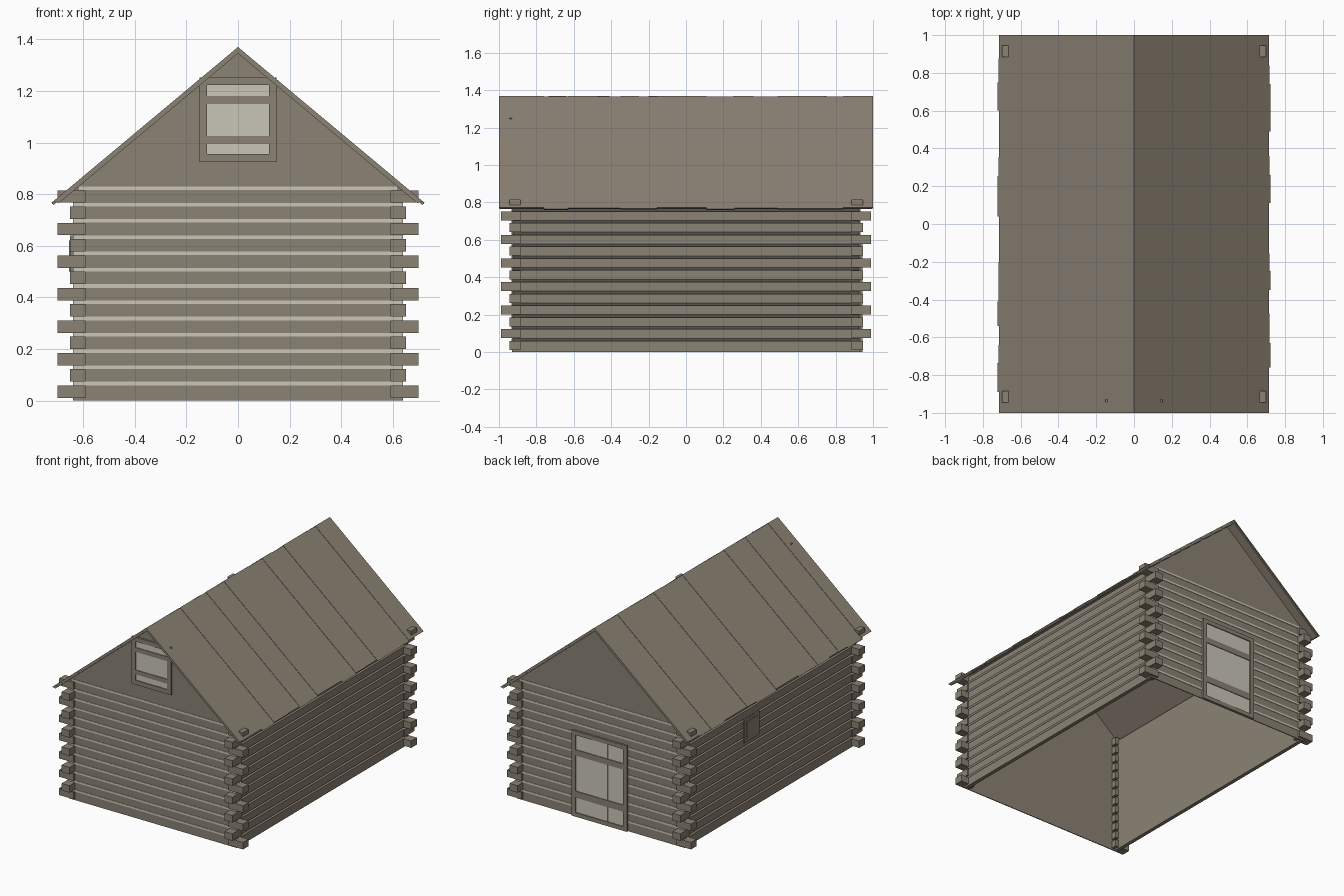
import bpy
import bmesh

if "Cube" in bpy.data.objects:
    bpy.data.objects.remove(bpy.data.objects["Cube"])


def srgb(r, g, b):
    return tuple((c / 255 / 12.92) if c < 11 else ((c / 255 + 0.055) / 1.055) ** 2.4
                 for c in (r, g, b)) + (1.0,)


def material(name, color):
    m = bpy.data.materials.new(name)
    m.use_nodes = True
    m.diffuse_color = color
    m.node_tree.nodes["Principled BSDF"].inputs["Base Color"].default_value = color
    return m


wood = material("weathered wood", srgb(139, 130, 116))
pale = material("pale chinking", srgb(202, 198, 185))


def prism(bm, profile, y0, y1):
    """Extrude an x-z outline from y0 to y1."""
    a = [bm.verts.new((x, y0, z)) for x, z in profile]
    b = [bm.verts.new((x, y1, z)) for x, z in profile]
    n = len(a)
    bm.faces.new(a)
    bm.faces.new(b[::-1])
    for i in range(n):
        j = (i + 1) % n
        bm.faces.new((a[i], b[i], b[j], a[j]))


def box(bm, x0, x1, y0, y1, z0, z1):
    prism(bm, [(x0, z0), (x1, z0), (x1, z1), (x0, z1)], y0, y1)


def finish(name, bm, mat):
    bmesh.ops.recalc_face_normals(bm, faces=bm.faces)
    me = bpy.data.meshes.new(name)
    bm.to_mesh(me)
    bm.free()
    me.materials.append(mat)
    ob = bpy.data.objects.new(name, me)
    bpy.context.collection.objects.link(ob)
    return ob


WX, WY = 0.64, 0.93          # wall half sizes
STEP, GAP = 0.063, 0.014     # log spacing and chinking height
RIDGE, SLOPE = 1.37, 0.835


def roof_z(x, drop=0.0):
    return RIDGE - drop - SLOPE * abs(x)


# Gable walls with thin chinking strips
for label, s in (("front", -1), ("back", 1)):
    bm = bmesh.new()
    top = roof_z(WX, 0.024)
    prism(bm, [(-WX, 0), (WX, 0), (WX, top), (0, roof_z(0, 0.024)), (-WX, top)],
          s * WY, s * (WY - 0.006))
    finish(label + "_gable_wall", bm, wood)
    bm = bmesh.new()
    for k in range(13):
        z = 0.0595 + STEP * k
        w = 0.615 if k == 12 else WX
        box(bm, -w, w, s * WY, s * (WY + 0.003), z, z + GAP)
    finish(label + "_chinking", bm, pale)

# Long walls: square logs with chinking sloping in under each one
for label, s in (("left", 1), ("right", -1)):
    logs, chinks = bmesh.new(), bmesh.new()
    ys = WY - 0.005
    box(logs, s * 0.614, s * 0.62, -ys, ys, 0, 0.8)
    low = 0.0
    for k in range(13):
        high = min(0.0595 + STEP * k, 0.8)
        box(logs, s * 0.62, s * WX, -ys, ys, low, high)
        low = high + GAP
        if k < 12:
            prism(chinks, [(s * 0.62, high), (s * WX, low), (s * 0.62, low)], -ys, ys)
    finish(label + "_wall_logs", logs, wood)
    finish(label + "_chinking", chinks, pale)

# Crossing log ends at the four corners
bm = bmesh.new()
for sx in (-1, 1):
    for sy in (-1, 1):
        for k in range(13):
            z = 0.035 + STEP * k
            ex, ey = (0.65, 0.99) if k % 2 else (0.70, 0.945)
            box(bm, sx * 0.59, sx * ex, sy * 0.885, sy * ey, z - 0.024, z + 0.024)
finish("corner_log_ends", bm, wood)

# Roof: a deck on each slope, covered by boards of uneven width and length
cuts = {
    "left": (-1, -0.76, -0.63, -0.475, -0.35, -0.25, -0.155, 0.11, 0.26, 0.36,
             0.49, 0.74, 0.84, 1),
    "right": (-1, -0.89, -0.735, -0.64, -0.54, -0.41, -0.2, 0.04, 0.255, 0.355,
              0.6, 0.75, 0.875, 1),
}
for label, s in (("left", 1), ("right", -1)):
    bm = bmesh.new()
    prism(bm, [(0, roof_z(0, 0.012)), (s * 0.705, roof_z(0.705, 0.012)),
               (s * 0.695, roof_z(0.695, 0.025)), (0, roof_z(0, 0.025))], -0.995, 0.995)
    finish(label + "_roof_deck", bm, wood)
    bm = bmesh.new()
    for i, (y0, y1) in enumerate(zip(cuts[label], cuts[label][1:])):
        e = 0.714 + 0.004 * (i * 2 % 3)
        d = 0.003 * (i % 2)
        prism(bm, [(0, roof_z(0, d)), (s * e, roof_z(e, d)),
                   (s * (e - 0.008), roof_z(e - 0.008, 0.012 + d)),
                   (0, roof_z(0, 0.012 + d))], y0, y1)
    finish(label + "_roof_boards", bm, wood)


def opening(name, s, hw, z0, z1, rim, bars, planks):
    """Framed plank panel on a gable wall, with cross battens."""
    y = s * WY
    bm = bmesh.new()
    for sx in (-1, 1):
        box(bm, sx * hw, sx * (hw - rim), y, y + s * 0.013, z0, z1)
    box(bm, rim - hw, hw - rim, y, y + s * 0.013, z1 - rim, z1)
    box(bm, rim - hw, hw - rim, y, y + s * 0.013, z0, z0 + rim)
    finish(name + "_frame", bm, wood)
    bm = bmesh.new()
    edges = [rim - hw] + planks + [hw - rim]
    for i, (a, b) in enumerate(zip(edges, edges[1:])):
        box(bm, a, b, y, y + s * (0.006 + 0.001 * (i % 2)), z0 + rim, z1 - rim)
    finish(name + "_planks", bm, pale)
    bm = bmesh.new()
    for b0, b1 in bars:
        box(bm, rim - hw, hw - rim, y, y + s * 0.011, b0, b1)
    finish(name + "_battens", bm, wood)


opening("loft_shutter", -1, 0.15, 0.925, 1.252, 0.03,
        [(0.995, 1.025), (1.15, 1.18)], [-0.07, 0.025, 0.07])
opening("back_door", 1, 0.21, 0.0, 0.59, 0.028,
        [(0.13, 0.175), (0.42, 0.46)], [-0.06, 0.06])

# Small shutter on the right wall
bm = bmesh.new()
box(bm, -0.65, -WX, 0.13, 0.29, 0.48, 0.64)
box(bm, -0.654, -0.65, 0.15, 0.27, 0.5, 0.62)
finish("side_shutter", bm, wood)
